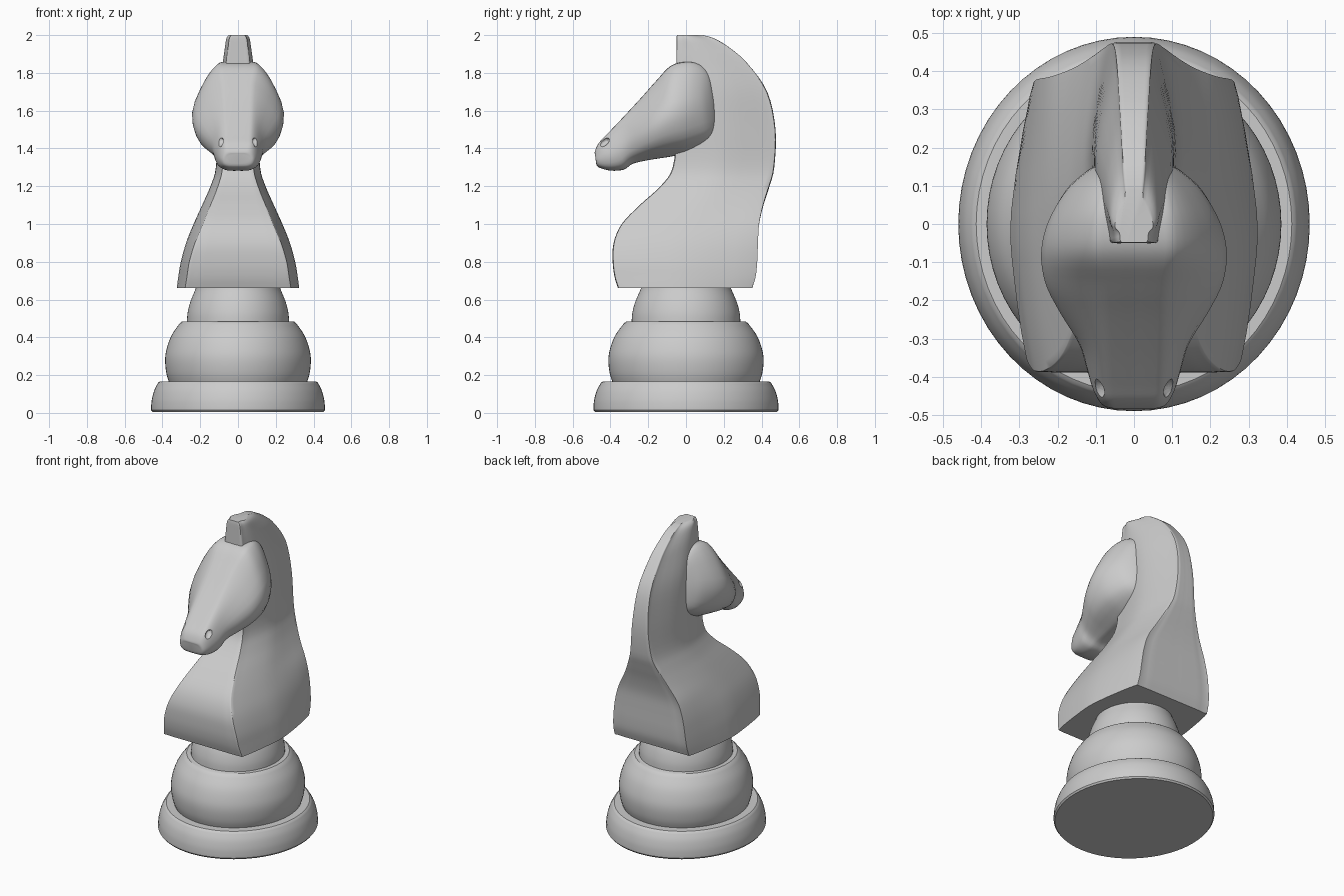
import bpy, bmesh, math
from mathutils import Vector

if "Cube" in bpy.data.objects:
    bpy.data.objects.remove(bpy.data.objects["Cube"])


def catmull(pts, n, closed=False):
    """Smooth curve through points of any dimension."""
    m, out = len(pts), []
    for i in range(m if closed else m - 1):
        if closed:
            q = [pts[(i + k) % m] for k in (-1, 0, 1, 2)]
        else:
            q = [pts[min(max(i + k, 0), m - 1)] for k in (-1, 0, 1, 2)]
        for s in range(n):
            t = s / n
            out.append([0.5 * (2 * b + (c - a) * t + (2 * a - 5 * b + 4 * c - d) * t * t
                               + (3 * b - a - 3 * c + d) * t ** 3) for a, b, c, d in zip(*q)])
    if not closed:
        out.append(list(pts[-1]))
    return out


def smooth(ob, angle):
    bpy.ops.object.select_all(action='DESELECT')
    ob.select_set(True)
    bpy.context.view_layer.objects.active = ob
    bpy.ops.object.shade_smooth_by_angle(angle=math.radians(angle))


def loft(name, rings, angle):
    """Skin closed rings and cap both ends."""
    bm = bmesh.new()
    vs = [[bm.verts.new(p) for p in r] for r in rings]
    n = len(vs[0])
    for a, b in zip(vs, vs[1:]):
        for i in range(n):
            bm.faces.new((a[i], a[(i + 1) % n], b[(i + 1) % n], b[i]))
    bm.faces.new(vs[0])
    bm.faces.new(vs[-1])
    bmesh.ops.recalc_face_normals(bm, faces=bm.faces)
    me = bpy.data.meshes.new(name)
    bm.to_mesh(me)
    bm.free()
    ob = bpy.data.objects.new(name, me)
    bpy.context.collection.objects.link(ob)
    smooth(ob, angle)
    return ob


def mirror_ring(half):
    """half runs from centre line to centre line on +x."""
    return half + [(-p[0],) + tuple(p[1:]) for p in half[-2:0:-1]]


def turned(name, profile):
    """Slightly oval turned part."""
    rings = [[(0.939 * r * math.cos(2 * math.pi * i / 64), r * math.sin(2 * math.pi * i / 64), z)
              for i in range(64)] for r, z in profile]
    return loft(name, rings, 35)


# Turned pedestal
turned("base_disc", [(.482, .005), (.49, .015)] + catmull(
    [(.49, .03), (.486, .07), (.472, .12), (.45, .16)], 4) + [(.44, .167)])
turned("base_bulge", catmull([(.388, .16), (.404, .21), (.411, .28), (.402, .34),
                              (.375, .41), (.328, .475)], 4) + [(.315, .484)])
turned("base_collar", catmull([(.288, .48), (.284, .53), (.268, .59), (.24, .655), (.235, .68)], 4))

# Neck and chest: z, front y, back y, half widths at front, middle, back
neck = [(.66, -.36, .35, .285, .322, .275), (.72, -.378, .368, .275, .315, .272),
        (.8, -.388, .376, .262, .302, .265), (.9, -.383, .38, .232, .275, .25),
        (1.0, -.34, .387, .19, .235, .22), (1.1, -.245, .41, .15, .19, .165),
        (1.2, -.135, .442, .11, .145, .115), (1.3, -.07, .467, .085, .115, .08),
        (1.5, -.05, .474, .08, .105, .06), (1.7, -.05, .43, .075, .097, .05),
        (1.85, -.05, .325, .065, .075, .042), (1.93, -.05, .235, .057, .063, .036),
        (1.98, -.05, .155, .05, .054, .032), (2.0, -.048, .09, .038, .042, .025)]
rings = []
for z, f, b, wf, wm, wb in catmull(neck, 4):
    half = [(0, f), (wf * .5, f), (wf * .92, f + .002), (wf, f + .025),
            ((wf + wm) / 2 + .01, f * .7 + b * .3), (wm, f * .45 + b * .55),
            (wb, b - .03), (wb * .88, b - .003), (wb * .45, b), (0, b)]
    rings.append([(x, y, z) for x, y in catmull(mirror_ring(half), 3, True)])
loft("neck", rings, 40)

# Head stations: top y, z, bottom y, z, half widths at brow, cheek, jaw
stations = [(.145, 1.755, .168, 1.53, .06, .085, .06), (.115, 1.81, .145, 1.465, .085, .13, .085),
            (.065, 1.848, .10, 1.425, .10, .18, .10), (0, 1.858, .01, 1.382, .115, .225, .10),
            (-.08, 1.837, -.07, 1.36, .118, .243, .09), (-.16, 1.755, -.15, 1.347, .10, .232, .08),
            (-.24, 1.665, -.22, 1.335, .092, .195, .07), (-.34, 1.557, -.285, 1.318, .085, .145, .065),
            (-.42, 1.473, -.33, 1.288, .08, .125, .07), (-.462, 1.428, -.40, 1.283, .075, .108, .065),
            (-.482, 1.385, -.462, 1.30, .06, .085, .055), (-.482, 1.37, -.476, 1.32, .04, .06, .035)]
rings = []
for ty, tz, by, bz, wt, wm, wb in catmull(stations, 4):
    half = [(0, 0), (wt * .55, 0), (wt * .95, .025), (wt * .6 + wm * .45, .2),
            (wm, .52), (wm * .72 + wb * .3, .83), (wb, .97), (wb * .5, 1), (0, 1)]
    rings.append([(x, ty + (by - ty) * t, tz + (bz - tz) * t)
                  for x, t in catmull(mirror_ring(half), 3, True)])
head = loft("head", rings, 40)


# Eye and nostril hollows
def hollow(name, loc, size, rot):
    for s in (-1, 1):
        bpy.ops.mesh.primitive_uv_sphere_add(segments=20, ring_count=12, radius=1,
                                             location=(s * loc[0], loc[1], loc[2]))
        ob = bpy.context.object
        ob.name = name + ("_left" if s < 0 else "_right")
        ob.scale = size
        ob.rotation_euler = (rot[0], s * rot[1], s * rot[2])
        ob.hide_render = True
        ob.hide_set(True)
        mod = head.modifiers.new(ob.name, 'BOOLEAN')
        mod.operation = 'DIFFERENCE'
        mod.object = ob
        mod.solver = 'EXACT'


hollow("eye_cutter", (.14, -.212, 1.692), (.026, .03, .02), (0, .35, .3))
hollow("nostril_cutter", (.105, -.44, 1.43), (.028, .045, .02), (.5, -.4, .5))

# Apply the hollows so the head is one clean mesh
bpy.context.view_layer.update()
me = bpy.data.meshes.new_from_object(head.evaluated_get(bpy.context.evaluated_depsgraph_get()))
head.modifiers.clear()
head.data = me
smooth(head, 40)
for ob in [o for o in bpy.data.objects if "cutter" in o.name]:
    bpy.data.objects.remove(ob)
